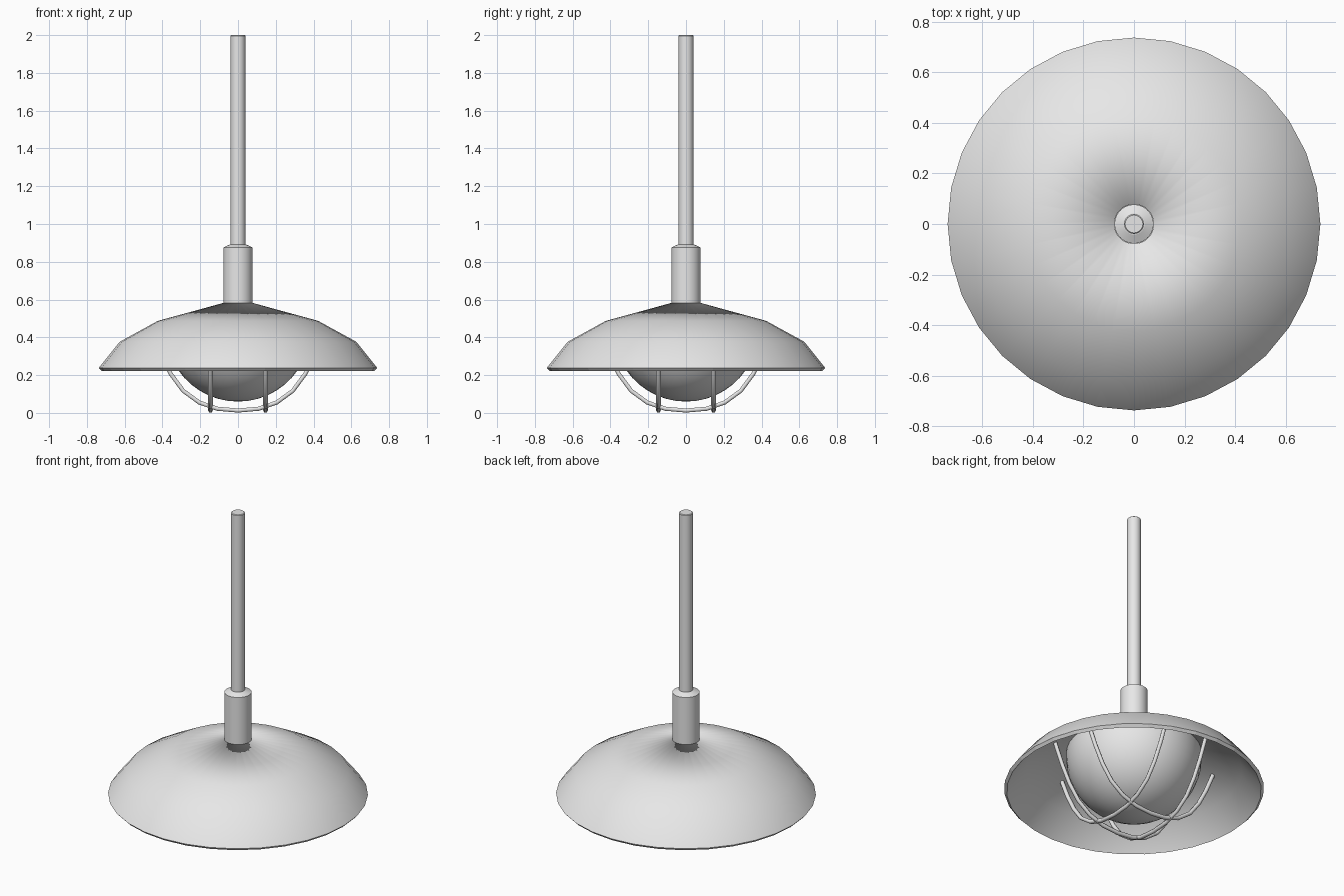
import bpy, bmesh, math

if "Cube" in bpy.data.objects:
    bpy.data.objects.remove(bpy.data.objects["Cube"], do_unlink=True)

grey = bpy.data.materials.new("light_grey")
grey.use_nodes = True
grey.diffuse_color = (0.8, 0.8, 0.8, 1)
grey.node_tree.nodes["Principled BSDF"].inputs["Base Color"].default_value = (0.8, 0.8, 0.8, 1)


def lathe(name, profile, segments=32, closed=False, sharp_angle=None):
    """Spin a (radius, height) profile about the z axis."""
    bm = bmesh.new()
    verts = [bm.verts.new((r, 0, z)) for r, z in profile]
    edges = [bm.edges.new(pair) for pair in zip(verts, verts[1:])]
    if closed:
        edges.append(bm.edges.new((verts[-1], verts[0])))
    bmesh.ops.spin(bm, geom=verts + edges, cent=(0, 0, 0), axis=(0, 0, 1),
                   angle=math.tau, steps=segments, use_merge=True)
    bmesh.ops.remove_doubles(bm, verts=bm.verts, dist=0.0005)
    bmesh.ops.recalc_face_normals(bm, faces=bm.faces)
    mesh = bpy.data.meshes.new(name)
    bm.to_mesh(mesh)
    bm.free()
    mesh.materials.append(grey)
    obj = bpy.data.objects.new(name, mesh)
    bpy.context.collection.objects.link(obj)
    bpy.ops.object.select_all(action="DESELECT")
    obj.select_set(True)
    bpy.context.view_layer.objects.active = obj
    if sharp_angle is None:
        bpy.ops.object.shade_smooth()
    else:
        bpy.ops.object.shade_smooth_by_angle(angle=math.radians(sharp_angle))
    return obj


# Hollow shade, smooth over the dome and the collar hole, crisp at the rim
outer = [(0.078, 0.582), (0.425, 0.487), (0.627, 0.376), (0.737, 0.238)]
inner = [(0.722, 0.222), (0.612, 0.36), (0.416, 0.467), (0.078, 0.56)]
shade = lathe("shade", outer + inner, closed=True)
for edge in shade.data.edges:
    if all(shade.data.vertices[i].co.z < 0.25 for i in edge.vertices):
        edge.use_edge_sharp = True

# Stem: collar and hanging rod
lathe("collar", [(0, 0.56), (0.077, 0.56), (0.077, 0.876), (0.042, 0.892), (0, 0.892)],
      sharp_angle=20)
lathe("rod", [(0, 0.88), (0.039, 0.88), (0.039, 1.996), (0.035, 2.0), (0, 2.0)],
      sharp_angle=40)

# Glass bowl, tucked up into the shade
radius, middle = 0.385, 0.445
bowl = [(radius * math.cos(a), middle + radius * math.sin(a))
        for a in (math.radians(-90 + 96 * i / 12) for i in range(13))]
bowl[0] = (0, middle - radius)
lathe("glass_bowl", bowl, sharp_angle=40)

# Guard: two pairs of bent wires crossing under the bowl
half = [(0, 0.0125), (0.11, 0.022), (0.205, 0.055), (0.29, 0.117),
        (0.355, 0.205), (0.41, 0.31), (0.465, 0.44)]
arc = [(-x, z) for x, z in reversed(half[1:])] + half


def guard_wire(name, offset, turn):
    curve = bpy.data.curves.new(name, "CURVE")
    curve.dimensions = "3D"
    curve.bevel_depth = 0.0125
    curve.bevel_resolution = 1
    curve.use_fill_caps = True
    spline = curve.splines.new("POLY")
    spline.points.add(len(arc) - 1)
    for point, (x, z) in zip(spline.points, arc):
        point.co = (x, offset, z, 1)
    spline.use_smooth = True
    curve.materials.append(grey)
    wire = bpy.data.objects.new(name, curve)
    wire.rotation_euler.z = turn
    bpy.context.collection.objects.link(wire)


for direction, turn in (("across", 0), ("lengthwise", math.pi / 2)):
    for side, offset in (("first", -0.146), ("second", 0.146)):
        guard_wire(f"guard_wire_{direction}_{side}", offset, turn)
